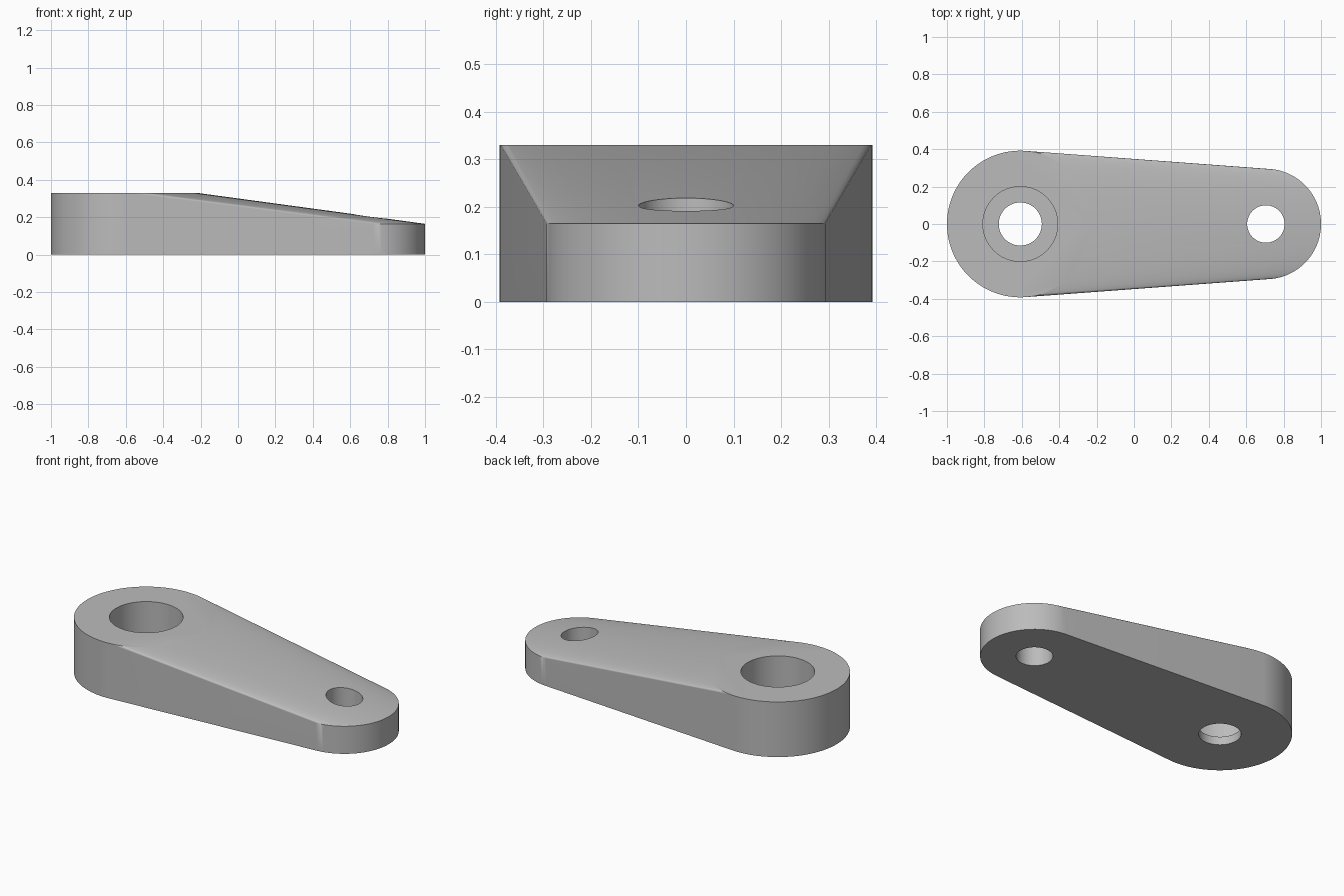
import bpy
import bmesh
import math

cube = bpy.data.objects.get("Cube")
if cube:
    bpy.data.objects.remove(cube, do_unlink=True)

SEGMENTS = 120
BIG_X, BIG_R, BIG_H = -0.608, 0.392, 0.33
SMALL_X, SMALL_R, SMALL_H = 0.705, 0.295, 0.165
BORE_FLOOR = 0.05

metal = bpy.data.materials.new("grey metal")
metal.use_nodes = True
grey = (0.5, 0.5, 0.5, 1)
metal.diffuse_color = grey
metal.node_tree.nodes["Principled BSDF"].inputs["Base Color"].default_value = grey


def make_object(name, bm):
    mesh = bpy.data.meshes.new(name)
    bm.to_mesh(mesh)
    bm.free()
    obj = bpy.data.objects.new(name, mesh)
    bpy.context.collection.objects.link(obj)
    obj.data.materials.append(metal)
    return obj


def add_ring(bm, x, radius, z):
    for i in range(SEGMENTS):
        a = 2 * math.pi * i / SEGMENTS
        bm.verts.new((x + radius * math.cos(a), radius * math.sin(a), z))


# Lever body: a tall end and a low end joined by a sloping top
bm = bmesh.new()
for x, r, h in ((BIG_X, BIG_R, BIG_H), (SMALL_X, SMALL_R, SMALL_H)):
    add_ring(bm, x, r, 0)
    add_ring(bm, x, r, h)
hull = bmesh.ops.convex_hull(bm, input=bm.verts)
loose = [v for v in bm.verts if not v.link_faces]
bmesh.ops.delete(bm, geom=loose, context='VERTS')
bmesh.ops.dissolve_limit(bm, angle_limit=0.001, verts=bm.verts, edges=bm.edges)
bmesh.ops.recalc_face_normals(bm, faces=bm.faces)
body = make_object("lever_body", bm)


# Drill a round hole from one height to another
def drill(name, x, radius, low, high):
    cut_bm = bmesh.new()
    bmesh.ops.create_cone(cut_bm, cap_ends=True, segments=64,
                          radius1=radius, radius2=radius, depth=high - low)
    bmesh.ops.translate(cut_bm, verts=cut_bm.verts, vec=(x, 0, (low + high) / 2))
    cutter = make_object(name, cut_bm)
    cutter.hide_render = True
    mod = body.modifiers.new(name, 'BOOLEAN')
    mod.operation = 'DIFFERENCE'
    mod.solver = 'EXACT'
    mod.object = cutter
    bpy.context.view_layer.objects.active = body
    bpy.ops.object.modifier_apply(modifier=mod.name)
    bpy.data.objects.remove(cutter, do_unlink=True)


drill("pivot_hole", BIG_X, 0.115, -0.1, 0.5)
drill("pivot_counterbore", BIG_X, 0.2, BORE_FLOOR, 0.5)
drill("pin_hole", SMALL_X, 0.1, -0.1, 0.5)

# Smooth the round walls, keep the rims sharp
bpy.ops.object.select_all(action='DESELECT')
body.select_set(True)
bpy.context.view_layer.objects.active = body
bpy.ops.object.shade_smooth_by_angle(angle=math.radians(30))
